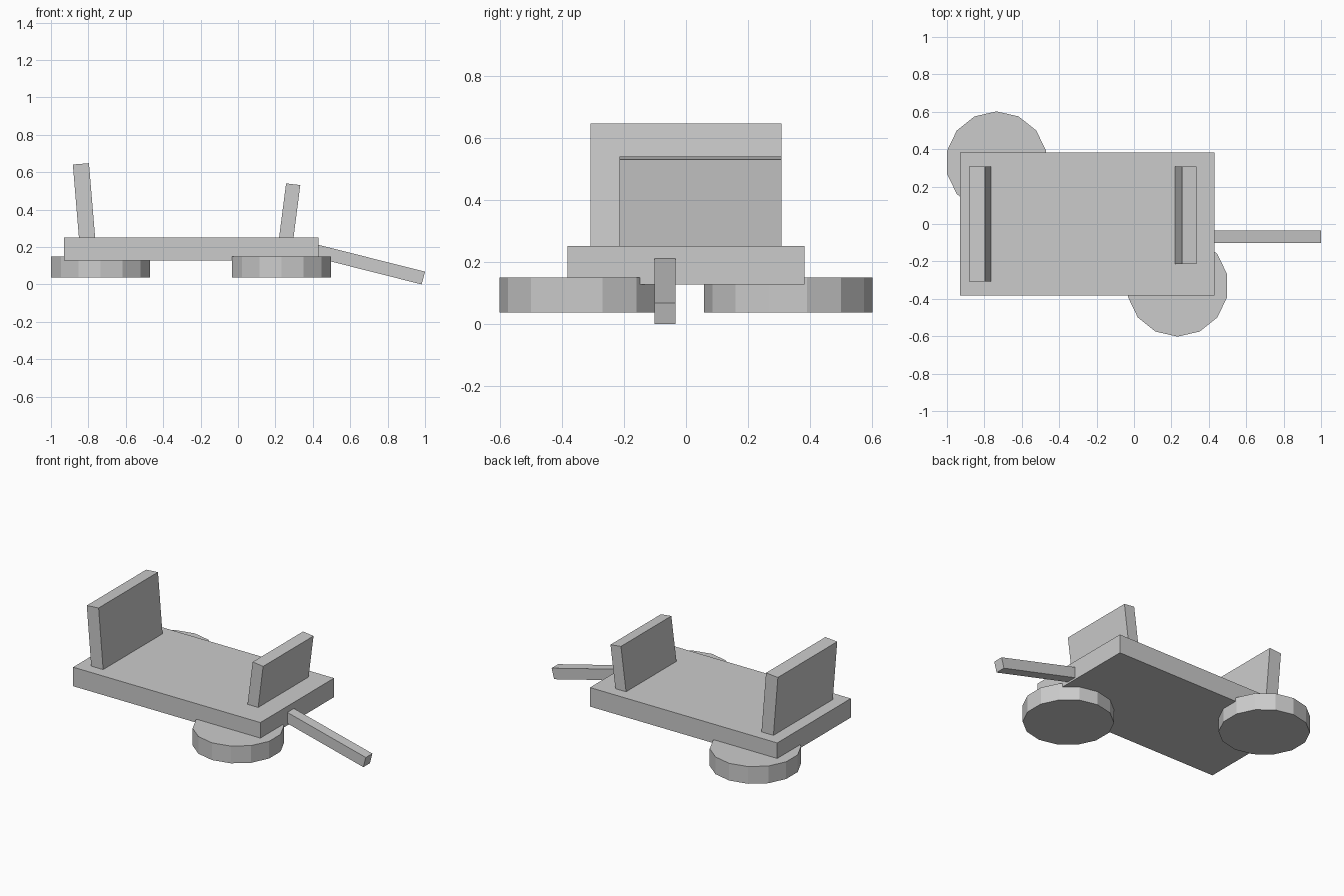
import bpy, bmesh
from math import radians
from mathutils import Matrix, Vector

if "Cube" in bpy.data.objects:
    bpy.data.objects.remove(bpy.data.objects["Cube"])


def add_object(name, bm):
    bmesh.ops.recalc_face_normals(bm, faces=bm.faces)
    mesh = bpy.data.meshes.new(name)
    bm.to_mesh(mesh)
    bm.free()
    ob = bpy.data.objects.new(name, mesh)
    bpy.context.collection.objects.link(ob)
    return ob


def prism(name, profile, y0, y1):
    """Extrude a front-view (x, z) outline from y0 to y1."""
    bm = bmesh.new()
    face = bm.faces.new([bm.verts.new((x, y0, z)) for x, z in profile])
    side = bmesh.ops.extrude_face_region(bm, geom=[face])["geom"]
    verts = [g for g in side if isinstance(g, bmesh.types.BMVert)]
    bmesh.ops.translate(bm, verts=verts, vec=(0, y1 - y0, 0))
    # keep the starting cap if the extrusion removed it
    if len(bm.faces) == len(profile) + 1:
        bmesh.ops.holes_fill(bm, edges=bm.edges)
    return add_object(name, bm)


def wheel(name, x, y, radius=0.272, z0=0.037, z1=0.15, sides=14):
    """Flat-lying low-poly disc with a corner pointing along +y."""
    bm = bmesh.new()
    place = Matrix.Translation((x, y, (z0 + z1) / 2)) @ Matrix.Rotation(radians(90), 4, 'Z')
    bmesh.ops.create_cone(bm, cap_ends=True, segments=sides,
                          radius1=radius, radius2=radius, depth=z1 - z0)
    # turn so that one corner points along +y
    first = max(bm.verts, key=lambda v: v.co.y)
    turn = Vector((0, 1)).angle_signed(Vector((first.co.x, first.co.y)))
    bmesh.ops.transform(bm, verts=bm.verts,
                        matrix=Matrix.Translation(place.translation) @ Matrix.Rotation(turn, 4, 'Z'))
    return add_object(name, bm)


# Flat deck
prism("deck", [(-0.93, 0.127), (0.43, 0.127), (0.43, 0.252), (-0.93, 0.252)], -0.382, 0.382)

# Leaning end boards, feet sunk slightly into the deck
prism("tall_end_board", [(-0.848, 0.22), (-0.762, 0.228), (-0.797, 0.648), (-0.883, 0.641)],
      -0.308, 0.308)
prism("short_end_board", [(0.217, 0.23), (0.293, 0.22), (0.333, 0.531), (0.257, 0.54)],
      -0.215, 0.308)

# Sloping pull handle
prism("handle", [(0.40, 0.147), (0.982, 0.0), (1.0, 0.068), (0.417, 0.215)], -0.102, -0.034)

# Two flat discs under opposite corners
wheel("rear_disc", -0.735, 0.33)
wheel("front_disc", 0.233, -0.33)
